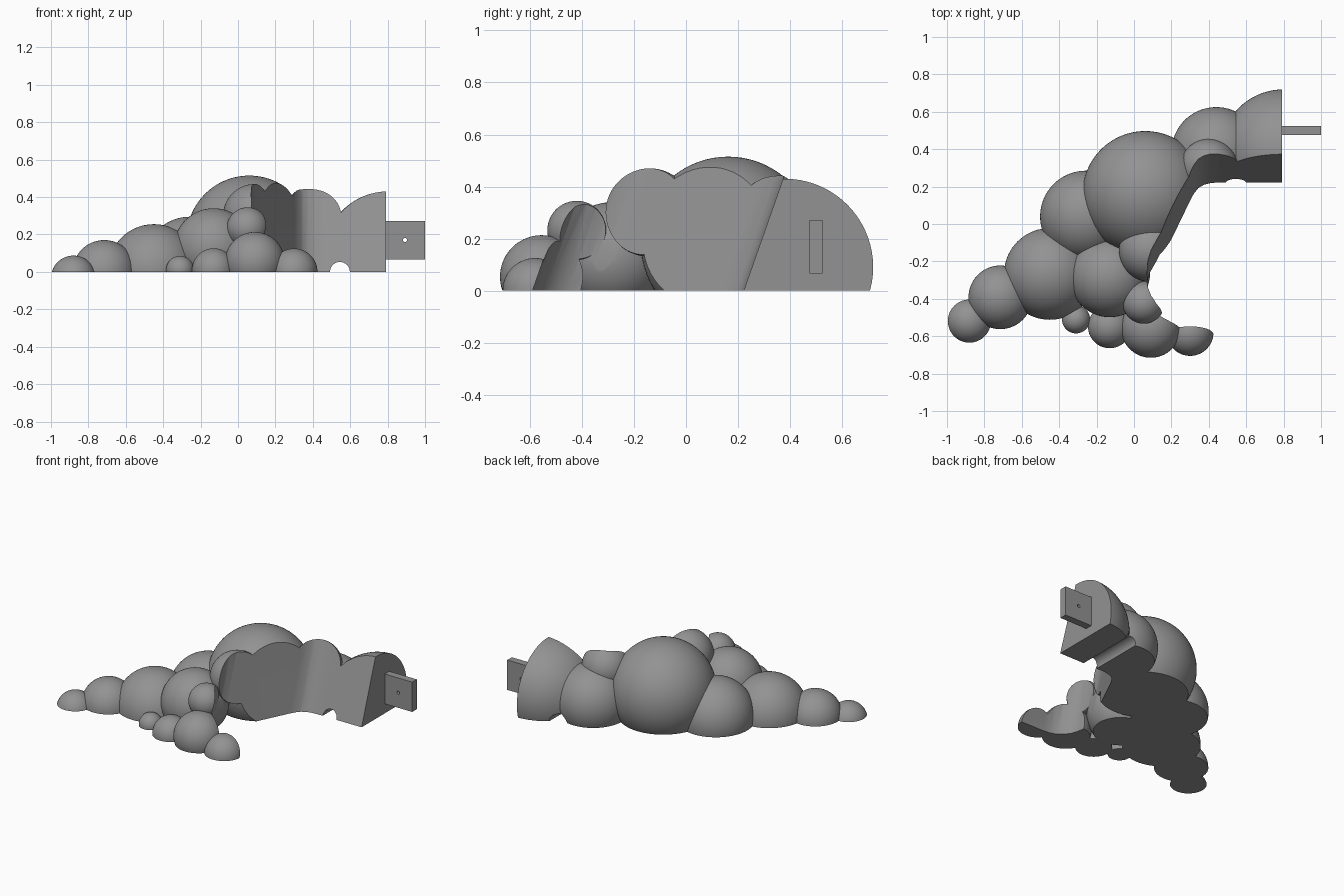
import bpy, bmesh, math
from mathutils import Matrix

if "Cube" in bpy.data.objects:
    bpy.data.objects.remove(bpy.data.objects["Cube"])

grey = bpy.data.materials.new("stone_grey")
grey.diffuse_color = (0.29, 0.29, 0.29, 1)
grey.use_nodes = True
grey.node_tree.nodes["Principled BSDF"].inputs["Base Color"].default_value = grey.diffuse_color


def finish(bm, name):
    bmesh.ops.recalc_face_normals(bm, faces=bm.faces)
    me = bpy.data.meshes.new(name)
    bm.to_mesh(me)
    bm.free()
    me.materials.append(grey)
    ob = bpy.data.objects.new(name, me)
    bpy.context.collection.objects.link(ob)
    return ob


def ball(name, x, y, z, r):
    bm = bmesh.new()
    bmesh.ops.create_uvsphere(bm, u_segments=72, v_segments=36, radius=r,
                              matrix=Matrix.Translation((x, y, z)))
    return finish(bm, name)


def block(name, lo, hi):
    bm = bmesh.new()
    bmesh.ops.create_cube(bm, size=1)
    for v in bm.verts:
        v.co = [l + (c + 0.5) * (h - l) for c, l, h in zip(v.co, lo, hi)]
    return finish(bm, name)


def rod_y(name, x, y, z, r, length):
    bm = bmesh.new()
    m = Matrix.Translation((x, y, z)) @ Matrix.Rotation(math.pi / 2, 4, 'X')
    bmesh.ops.create_cone(bm, cap_ends=True, segments=32, radius1=r, radius2=r,
                          depth=length, matrix=m)
    return finish(bm, name)


def boolean(target, tool, op):
    mod = target.modifiers.new(op.lower(), 'BOOLEAN')
    mod.operation, mod.object, mod.solver = op, tool, 'EXACT'
    bpy.context.view_layer.objects.active = target
    bpy.ops.object.modifier_apply(modifier=mod.name)
    bpy.data.objects.remove(tool, do_unlink=True)


# Boulder heap: x, y, z, radius of each merged ball
balls = [
    (0.06, 0.162, 0.18, 0.335),
    (0.80, 0.38, 0.09, 0.34),
    (0.44, 0.385, 0.10, 0.24),
    (0.40, 0.30, 0.305, 0.155),
    (-0.257, 0.04, 0.05, 0.245),
    (-0.13, -0.283, 0.125, 0.215),
    (-0.45, -0.267, 0.01, 0.245),
    (-0.715, -0.392, 0.0, 0.17),
    (-0.88, -0.519, -0.033, 0.12),
    (0.09, -0.14, 0.30, 0.17),
    (0.052, -0.42, 0.232, 0.113),
    (0.09, -0.555, 0.053, 0.16),
    (-0.13, -0.548, 0.01, 0.116),
    (-0.31, -0.51, 0.01, 0.075),
    (0.30, -0.58, 0.0, 0.125),
]
rock = ball("rock_heap", *balls[0])
for b in balls[1:]:
    boolean(rock, ball("boulder", *b), 'UNION')

# Flat base and flat right end
boolean(rock, block("base_cutter", (-2, -2, -1), (2, 2, 0)), 'DIFFERENCE')
boolean(rock, block("end_cutter", (0.79, -2, -1), (2, 2, 2)), 'DIFFERENCE')

# Leaning cliff: a curved floor outline extruded along a sloped direction
outline = [(1.3, 0.222), (0.45, 0.222), (0.41, 0.219), (0.375, 0.21),
           (0.345, 0.193), (0.322, 0.165), (0.305, 0.135), (0.09, -0.31),
           (0.074, -0.36), (0.07, -0.41), (0.076, -0.455), (0.092, -0.50),
           (0.12, -0.54), (0.155, -0.568), (0.20, -0.584), (0.25, -0.59),
           (1.3, -0.59)]
LEAN, Z0, Z1 = 0.352, -0.2, 1.0
bm = bmesh.new()
low, high = [[bm.verts.new((x, y + LEAN * z, z)) for x, y in outline] for z in (Z0, Z1)]
bm.faces.new(low)
bm.faces.new(high)
n = len(outline)
for i in range(n):
    j = (i + 1) % n
    bm.faces.new((low[i], low[j], high[j], high[i]))
boolean(rock, finish(bm, "cliff_cutter"), 'DIFFERENCE')

# Half round channel under the heap
boolean(rock, rod_y("channel_cutter", 0.545, 0.4, 0, 0.053, 1.2), 'DIFFERENCE')

# Connecting tab with a pin hole
tab = block("connector_tab", (0.785, 0.475, 0.066), (1.0, 0.525, 0.272))
boolean(tab, rod_y("pin_cutter", 0.893, 0.5, 0.17, 0.011, 0.3), 'DIFFERENCE')

for ob in (rock, tab):
    bpy.ops.object.select_all(action='DESELECT')
    ob.select_set(True)
    bpy.context.view_layer.objects.active = ob
    bpy.ops.object.shade_smooth_by_angle(angle=math.radians(25))
